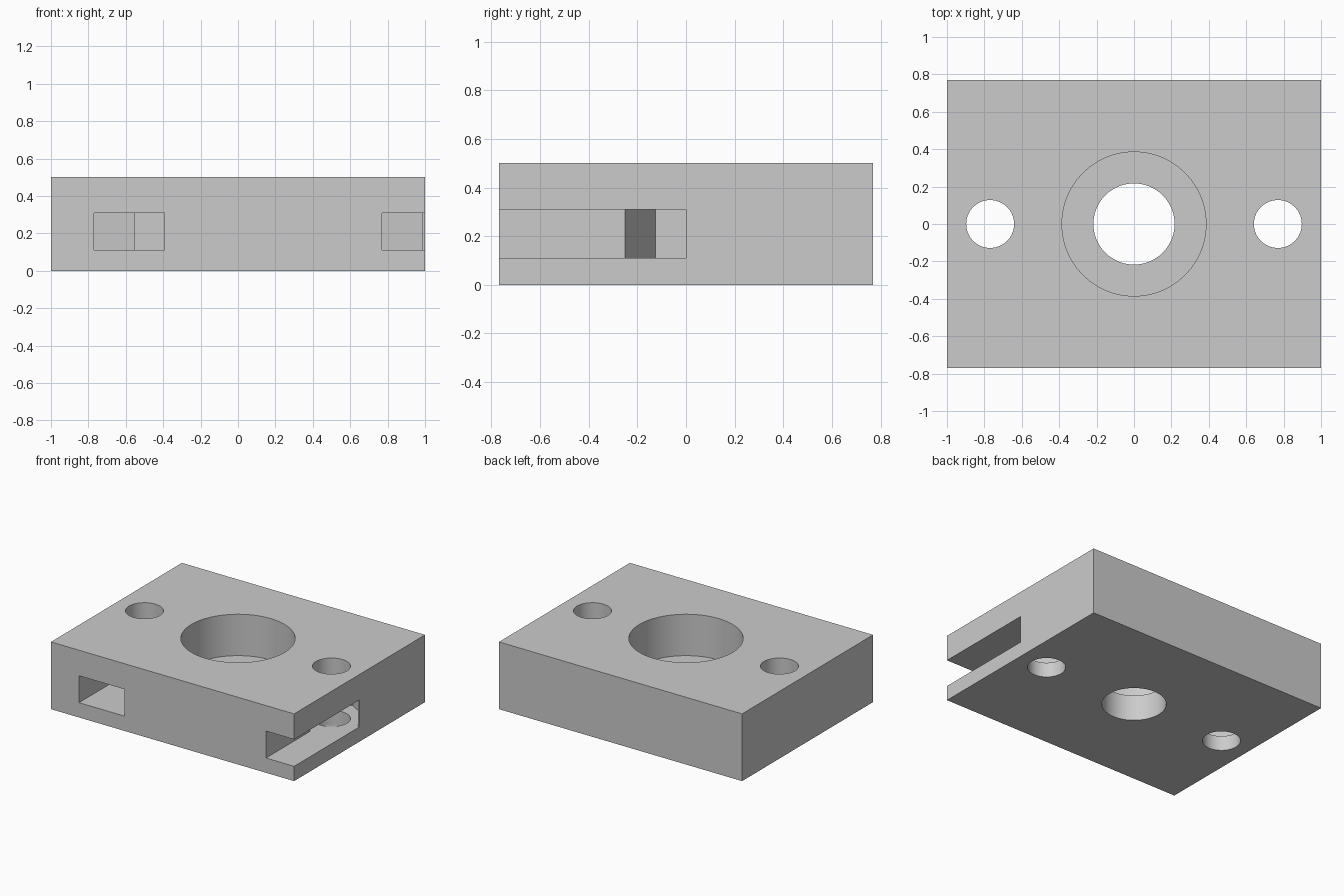
import bpy
import bmesh
import math

default = bpy.data.objects.get("Cube")
if default:
    bpy.data.objects.remove(default, do_unlink=True)

grey = bpy.data.materials.new("light grey")
grey.use_nodes = True
grey.diffuse_color = (0.6, 0.6, 0.6, 1)
grey.node_tree.nodes["Principled BSDF"].inputs["Base Color"].default_value = (0.6, 0.6, 0.6, 1)

HALF_X, HALF_Y, HEIGHT = 1.0, 0.769, 0.5
SCREW_X, SCREW_R = 0.769, 0.128
BORE_R, BORE_FLOOR, SHAFT_R = 0.385, 0.192, 0.217
NUT_R, NUT_LOW, NUT_HIGH = 0.25, 0.11, 0.31
SLOT_WIDTH = NUT_R * 1.5


def prism(name, outline, low, high):
    """Extrude a plan outline between two heights."""
    bm = bmesh.new()
    base = bm.faces.new([bm.verts.new((x, y, low)) for x, y in outline])
    top = bmesh.ops.extrude_face_region(bm, geom=[base])
    verts = [v for v in top["geom"] if isinstance(v, bmesh.types.BMVert)]
    bmesh.ops.translate(bm, verts=verts, vec=(0, 0, high - low))
    bmesh.ops.recalc_face_normals(bm, faces=bm.faces)
    mesh = bpy.data.meshes.new(name)
    bm.to_mesh(mesh)
    bm.free()
    mesh.materials.append(grey)
    obj = bpy.data.objects.new(name, mesh)
    bpy.context.collection.objects.link(obj)
    return obj


def circle(cx, radius, sides=96):
    angles = [2 * math.pi * i / sides for i in range(sides)]
    return [(cx + radius * math.cos(a), radius * math.sin(a)) for a in angles]


def nut_pocket(cx):
    """Hexagonal nut seat joined to an insertion slot open at the front."""
    flat, half, front = NUT_R * math.cos(math.pi / 6), NUT_R / 2, -HALF_Y - 0.2
    outline = [(0, front), (SLOT_WIDTH, front), (SLOT_WIDTH, 0), (flat, 0),
               (flat, half), (0, NUT_R), (-flat, half), (-flat, -half), (0, -NUT_R)]
    return [(cx + x, y) for x, y in outline]


# Solid block
block = prism("mounting_block", [(-HALF_X, -HALF_Y), (HALF_X, -HALF_Y),
                                 (HALF_X, HALF_Y), (-HALF_X, HALF_Y)], 0, HEIGHT)

# Stepped centre bore
cutters = [prism("bearing_bore", circle(0, BORE_R), BORE_FLOOR, HEIGHT + 0.2),
           prism("shaft_hole", circle(0, SHAFT_R), -0.2, HEIGHT + 0.1)]

# Screw holes and nut pockets
for side, x in (("right", -SCREW_X), ("left", SCREW_X)):
    cutters.append(prism(side + "_nut_pocket", nut_pocket(x), NUT_LOW, NUT_HIGH))
    cutters.append(prism(side + "_screw_hole", circle(x, SCREW_R), -0.2, HEIGHT + 0.2))

# Carve the block, then drop the cutters
bpy.ops.object.select_all(action="DESELECT")
block.select_set(True)
bpy.context.view_layer.objects.active = block
for cutter in cutters:
    cutter.hide_render = True
    cut = block.modifiers.new(cutter.name, "BOOLEAN")
    cut.operation = "DIFFERENCE"
    cut.solver = "EXACT"
    cut.object = cutter
    bpy.ops.object.modifier_apply(modifier=cut.name)
    bpy.data.objects.remove(cutter, do_unlink=True)

bpy.ops.object.shade_smooth_by_angle(angle=math.radians(30))
